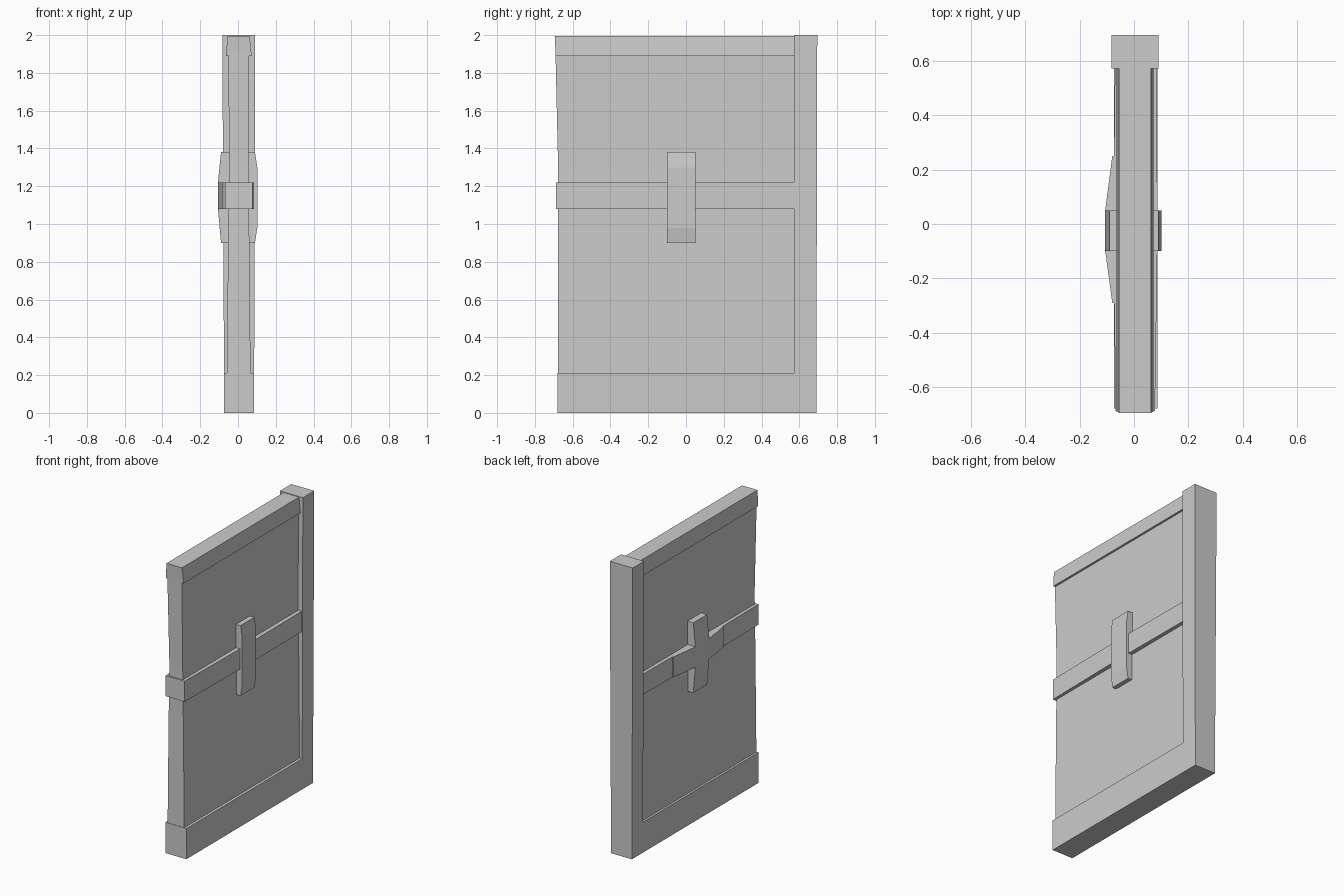
import bpy, bmesh

if "Cube" in bpy.data.objects:
    bpy.data.objects.remove(bpy.data.objects["Cube"])


def mesh_object(name, bm):
    bmesh.ops.recalc_face_normals(bm, faces=bm.faces)
    me = bpy.data.meshes.new(name)
    bm.to_mesh(me)
    bm.free()
    ob = bpy.data.objects.new(name, me)
    bpy.context.collection.objects.link(ob)


def slab(name, outline, x_low, x_high):
    """Slab with a (y, z) outline; its two side positions vary with y and z."""
    bm = bmesh.new()
    a = [bm.verts.new((x_low(y, z), y, z)) for y, z in outline]
    b = [bm.verts.new((x_high(y, z), y, z)) for y, z in outline]
    bm.faces.new(a)
    bm.faces.new(b)
    n = len(a)
    for i in range(n):
        bm.faces.new((a[i], a[(i + 1) % n], b[(i + 1) % n], b[i]))
    mesh_object(name, bm)


def loft(name, sections):
    """Box-like loft through rectangular rings of four points."""
    bm = bmesh.new()
    rings = [[bm.verts.new(p) for p in s] for s in sections]
    for r, s in zip(rings, rings[1:]):
        for i in range(4):
            bm.faces.new((r[i], r[(i + 1) % 4], s[(i + 1) % 4], s[i]))
    bm.faces.new(rings[0])
    bm.faces.new(rings[-1])
    mesh_object(name, bm)


def ring_z(z, x0, x1, y0, y1):
    return [(x0, y0, z), (x1, y0, z), (x1, y1, z), (x0, y1, z)]


def ring_y(y, x0, x1, z0, z1):
    return [(x0, y, z0), (x1, y, z0), (x1, y, z1), (x0, y, z1)]


# hinge post and bottom rail, one flush L shape that widens upwards
slab("post_and_bottom_rail",
     [(-0.68, 0), (0.69, 0), (0.695, 2), (0.572, 2), (0.572, 0.21), (-0.68, 0.21)],
     lambda y, z: -0.073 - 0.005 * z, lambda y, z: 0.085 + 0.003 * z)

# thin panel, slightly waisted at mid height
loft("panel", [
    ring_z(0.15, -0.06, 0.067, -0.677, 0.60),
    ring_z(0.90, -0.052, 0.06, -0.677, 0.60),
    ring_z(1.30, -0.046, 0.055, -0.677, 0.60),
    ring_z(1.95, -0.052, 0.058, -0.692, 0.60)])

# top rail
loft("top_rail", [
    ring_z(1.89, -0.064, 0.072, -0.69, 0.60),
    ring_z(1.996, -0.055, 0.062, -0.695, 0.60)])

# cross band, a little thicker in the middle
loft("cross_band", [
    ring_y(-0.688, -0.068, 0.077, 1.08, 1.22),
    ring_y(-0.02, -0.076, 0.087, 1.08, 1.22),
    ring_y(0.60, -0.070, 0.082, 1.08, 1.22)])

# upright latch plates with bevelled ends, one on each side
for name, side, end, mid, za, zb in (
        ("right_latch_plate", 1, 0.090, 0.102, 0.98, 1.30),
        ("left_latch_plate", -1, 0.090, 0.106, 1.08, 1.22)):
    loft(name, [ring_z(z, side * 0.03, side * x, -0.10, 0.05)
                for z, x in ((0.90, end), (za, mid), (zb, mid), (1.38, end))])

# horizontal arms of the left plate
loft("left_latch_arms", [ring_y(y, -0.03, x, 1.08, 1.22)
     for y, x in ((-0.29, -0.080), (-0.10, -0.106), (0.05, -0.106), (0.25, -0.080))])
